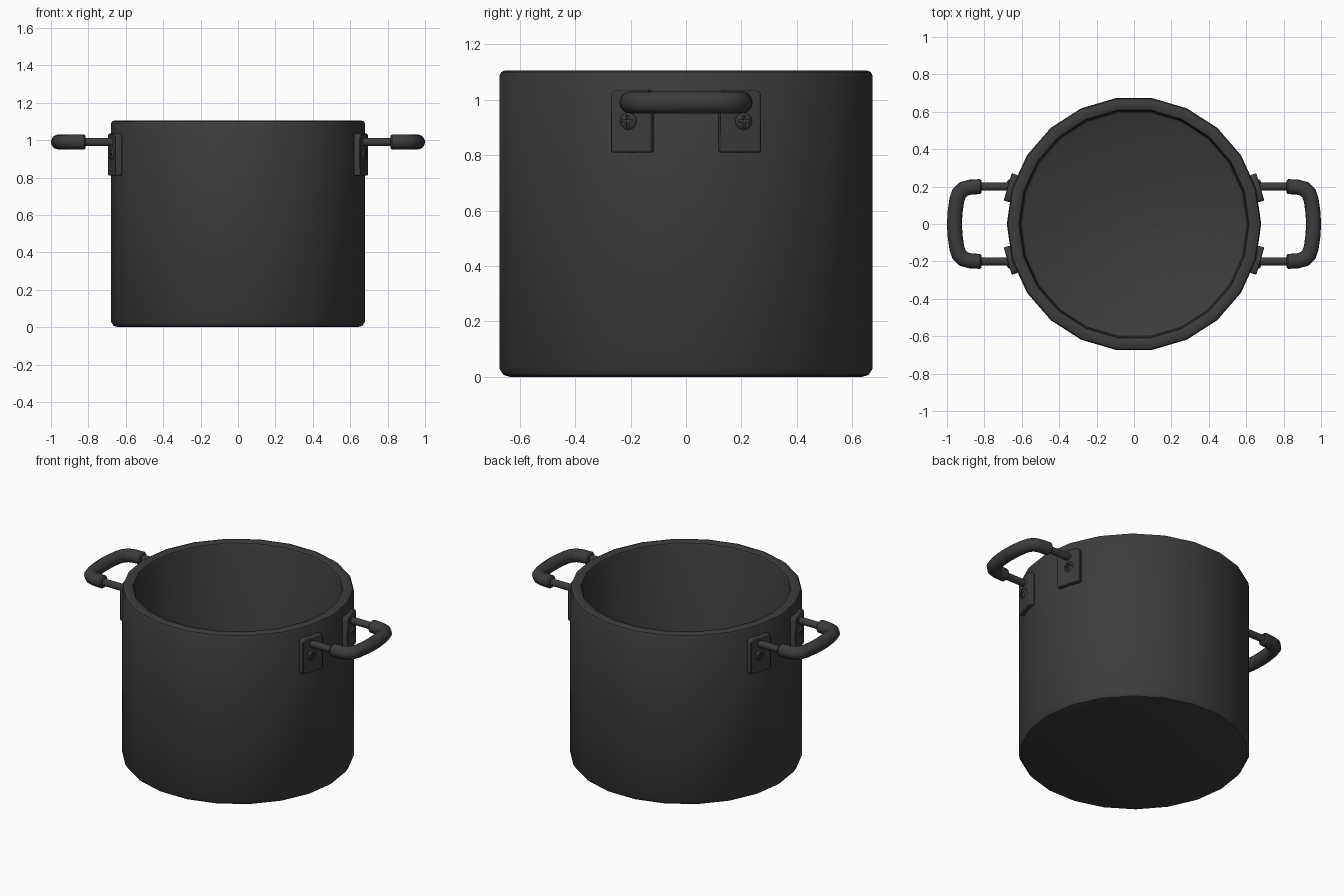
import bpy, bmesh, math
from mathutils import Matrix, Vector

if "Cube" in bpy.data.objects:
    bpy.data.objects.remove(bpy.data.objects["Cube"])

mat = bpy.data.materials.new("dark_metal")
mat.diffuse_color = (0.045, 0.045, 0.045, 1)
mat.use_nodes = True
mat.node_tree.nodes["Principled BSDF"].inputs["Base Color"].default_value = mat.diffuse_color


def add(name, bm, matrix=None, smooth=40):
    """Turn a bmesh into a named, smooth-by-angle object."""
    bmesh.ops.recalc_face_normals(bm, faces=bm.faces)
    me = bpy.data.meshes.new(name)
    bm.to_mesh(me)
    bm.free()
    ob = bpy.data.objects.new(name, me)
    bpy.context.collection.objects.link(ob)
    me.materials.append(mat)
    if matrix is not None:
        ob.matrix_world = matrix
    bpy.ops.object.select_all(action='DESELECT')
    ob.select_set(True)
    bpy.context.view_layer.objects.active = ob
    bpy.ops.object.shade_smooth_by_angle(angle=math.radians(smooth))
    return ob


def prism(points, x0, x1):
    """Extrude a (y, z) outline along x."""
    bm = bmesh.new()
    face = bm.faces.new([bm.verts.new((x0, y, z)) for y, z in points])
    ext = bmesh.ops.extrude_face_region(bm, geom=[face])
    bmesh.ops.translate(bm, vec=(x1 - x0, 0, 0),
                        verts=[v for v in ext["geom"] if isinstance(v, bmesh.types.BMVert)])
    return bm


def lathe(profile, sides, axis='Z'):
    """Spin a (radius, height) profile; both ends are capped."""
    bm = bmesh.new()
    rings = []
    for r, h in profile:
        ring = []
        for i in range(sides):
            a = 2 * math.pi * i / sides
            c, s = r * math.cos(a), r * math.sin(a)
            ring.append(bm.verts.new((c, s, h) if axis == 'Z' else (h, c, s)))
        rings.append(ring)
    for p, q in zip(rings, rings[1:]):
        for i in range(sides):
            j = (i + 1) % sides
            bm.faces.new((p[i], p[j], q[j], q[i]))
    bm.faces.new(rings[0])
    bm.faces.new(rings[-1])
    return bm


def tube(path, radii, sides=16):
    """Sweep a circle along a path lying in a horizontal plane."""
    bm = bmesh.new()
    pts = [Vector(p) for p in path]
    rings = []
    for k, p in enumerate(pts):
        d0 = (p - pts[k - 1]).normalized() if k else (pts[1] - p).normalized()
        d1 = (pts[k + 1] - p).normalized() if k < len(pts) - 1 else d0
        t = (d0 + d1).normalized()
        side = Vector((-t.y, t.x, 0)) / max(t.dot(d0), 0.5)
        rings.append([bm.verts.new(p + radii[k] * (math.cos(a) * side + Vector((0, 0, math.sin(a)))))
                      for a in (2 * math.pi * i / sides for i in range(sides))])
    for p, q in zip(rings, rings[1:]):
        for i in range(sides):
            j = (i + 1) % sides
            bm.faces.new((p[i], p[j], q[j], q[i]))
    bm.faces.new(rings[0])
    bm.faces.new(rings[-1])
    return bm


# Pot: 22-sided shell with rounded rim and base
add("pot_body", lathe([(0.640, 0.0), (0.665, 0.007), (0.68, 0.03), (0.68, 1.085), (0.674, 1.099),
                       (0.66, 1.105), (0.63, 1.105), (0.616, 1.099), (0.61, 1.085),
                       (0.61, 0.10), (0.605, 0.08), (0.59, 0.07)], 22))

# Bracket plate outline with clipped top corners, and screw cross outline
w, c = 0.076, 0.016
plate_outline = [(-w, 0.81), (w, 0.81), (w, 1.035 - c), (w - 0.005, 1.035 - 0.005), (w - c, 1.035),
                 (c - w, 1.035), (0.005 - w, 1.035 - 0.005), (-w, 1.035 - c)]
a, b = 0.021, 0.005
cross = [(a, -b), (a, b), (b, b), (b, a), (-b, a), (-b, b),
         (-a, b), (-a, -b), (-b, -b), (-b, -a), (b, -a), (b, -b)]

for side_name, base in (("right", 0), ("left", math.pi)):
    turn = Matrix.Rotation(base, 4, 'Z')

    for end_name, s in (("a", 1), ("b", -1)):
        tag = f"{side_name}_{end_name}"
        place = turn @ Matrix.Rotation(s * math.radians(360 / 22), 4, 'Z')

        # Bracket plate following the wall
        plate = add("bracket_plate_" + tag, prism(plate_outline, 0.667, 0.704), place)
        bev = plate.modifiers.new("bevel", 'BEVEL')
        bev.width, bev.segments = 0.006, 2

        # Cross-head screw
        spot = place @ Matrix.Translation((0.70, s * 0.01, 0.922))
        screw = add("screw_" + tag, lathe([(0.031, 0), (0.031, 0.006), (0.026, 0.012), (0.012, 0.016)],
                                          16, 'X'), spot)
        cutter = add("screw_cutter_" + tag, prism(cross, 0.007, 0.03), spot)
        cutter.hide_render = True
        cutter.hide_set(True)
        cut = screw.modifiers.new("cross", 'BOOLEAN')
        cut.operation, cut.object, cut.solver = 'DIFFERENCE', cutter, 'EXACT'

        # Thin rod from bracket into grip
        add("handle_rod_" + tag, tube([(0.66, s * 0.2, 0.99), (0.84, s * 0.2, 0.99)], [0.022] * 2), turn)

    # Thick rounded grip
    half = [(0.815, 0.2), (0.823, 0.2), (0.875, 0.197), (0.912, 0.187), (0.936, 0.163),
            (0.948, 0.125), (0.957, 0.06)]
    path = [(x, y, 0.99) for x, y in half] + [(0.96, 0, 0.99)] + [(x, -y, 0.99) for x, y in reversed(half)]
    radii = [0.032] + [0.04] * (len(path) - 2) + [0.032]
    add("handle_grip_" + side_name, tube(path, radii), turn)
